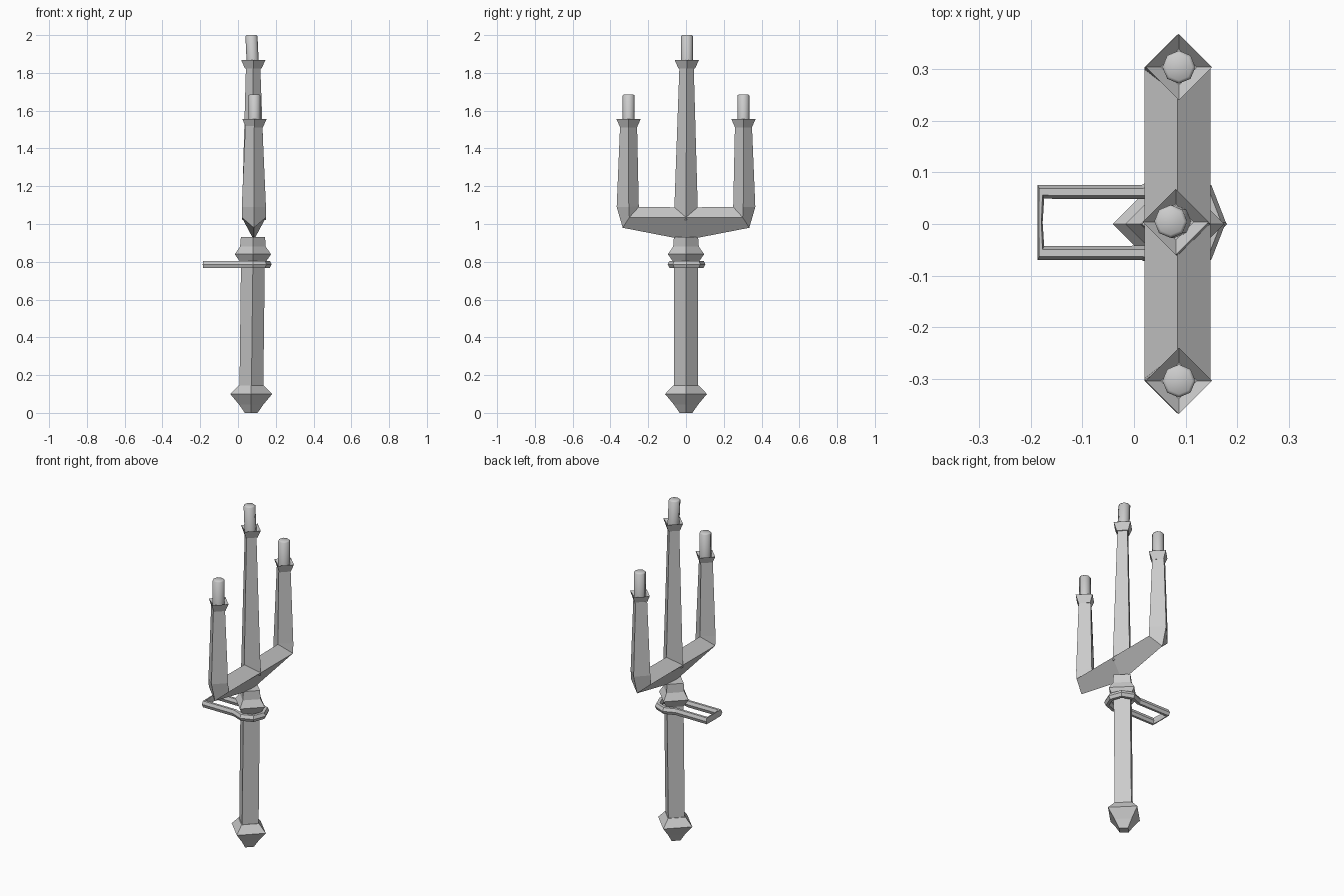
import bpy, bmesh, math
from mathutils import Vector

if "Cube" in bpy.data.objects:
    bpy.data.objects.remove(bpy.data.objects["Cube"])

BAR_X = 0.084  # centre line of the fork


def loft(name, rings, closed=False):
    """Skin a list of equal-length point rings into one object."""
    bm = bmesh.new()
    vs = [[bm.verts.new(p) for p in ring] for ring in rings]
    n = len(vs[0])
    pairs = list(zip(vs, vs[1:])) + ([(vs[-1], vs[0])] if closed else [])
    for a, b in pairs:
        for i in range(n):
            j = (i + 1) % n
            bm.faces.new((a[i], a[j], b[j], b[i]))
    if not closed:
        bm.faces.new(vs[0])
        bm.faces.new(vs[-1])
    bmesh.ops.recalc_face_normals(bm, faces=bm.faces[:])
    me = bpy.data.meshes.new(name)
    bm.to_mesh(me)
    bm.free()
    ob = bpy.data.objects.new(name, me)
    bpy.context.collection.objects.link(ob)
    return ob


def ring(x, y, z, r, n=4):
    return [(x + r * math.cos(2 * math.pi * i / n),
             y + r * math.sin(2 * math.pi * i / n), z) for i in range(n)]


def cup(name, x, y, z):
    # flared square cup with a sunken inside
    loft(name, [ring(x, y, z + dz, r) for dz, r in
                ((-0.045, 0.044), (0, 0.064), (-0.03, 0.035))])


def candle(name, x, y, z0, z1, lean=0):
    h = z1 - z0
    ob = loft(name, [ring(x + lean * t, y, z0 + h * t, r, 8) for t, r in
                     ((0, 0.032), (0.97, 0.032), (1, 0.026))])
    bpy.context.view_layer.objects.active = ob
    bpy.ops.object.select_all(action='DESELECT')
    ob.select_set(True)
    bpy.ops.object.shade_smooth_by_angle(angle=math.radians(50))


# handle, slightly leaning
loft("foot", [ring(0.07, 0, z, r) for z, r in
              ((0, 0.034), (0.012, 0.042), (0.045, 0.065), (0.10, 0.111), (0.145, 0.067))])
loft("shaft", [ring(0.071, 0, 0.14, 0.063), ring(0.079, 0, 0.81, 0.063)])
loft("collar", [ring(0.079, 0, z, r) for z, r in
                ((0.795, 0.065), (0.84, 0.096), (0.88, 0.068), (0.93, 0.064))])

# crossbar and outer arms: one bent diamond section, mirrored left and right
def diamond(outer, side, inner, s, r=0.064):
    (oy, oz), (sy, sz), (iy, iz) = outer, side, inner
    return [(BAR_X, s * oy, oz), (BAR_X + r, s * sy, sz),
            (BAR_X, s * iy, iz), (BAR_X - r, s * sy, sz)]

def side_half(s):
    return [diamond((0.303 + 0.046, 1.52), (0.305, 1.52), (0.259, 1.52), s, 0.045),
            diamond((0.367, 1.09), (0.303, 1.09), (0.25, 1.095), s),
            diamond((0.335, 0.98), (0.30, 1.035), (0.25, 1.09), s)]

middle = diamond((0, 0.915), (0, 1.035), (0, 1.088), 1)
loft("fork_arms", side_half(-1) + [middle] + side_half(1)[::-1])

for s, label in ((-1, "left"), (1, "right")):
    cup(label + "_cup", BAR_X + 0.003, s * 0.304, 1.555)
    candle(label + "_candle", BAR_X + 0.003, s * 0.304, 1.52, 1.685)

# centre arm
loft("centre_arm", [ring(BAR_X, 0, 1.02, 0.064), ring(0.08, 0.003, 1.83, 0.038)])
cup("centre_cup", 0.081, 0.004, 1.868)
candle("centre_candle", 0.079, 0.005, 1.83, 2.0, -0.008)

# wall bracket: ring around the shaft with a long loop to the wall
half = [((0.178, 0), (0.143, 0)), ((0.15, 0.072), (0.125, 0.047)),
        ((0.08, 0.10), (0.08, 0.062)), ((0.015, 0.073), (0.025, 0.045)),
        ((-0.187, 0.073), (-0.174, 0.046)), ((-0.187, 0), (-0.177, 0))]
path = half + [((ox, -oy), (ix, -iy)) for (ox, oy), (ix, iy) in half[-2:0:-1]]
section = ((0, 0.5), (0.25, 1), (0.75, 1), (1, 0.5), (0.75, 0), (0.25, 0))
rings = []
for o, i in path:
    o, i = Vector(o), Vector(i)
    rings.append([(*(o.lerp(i, t) + Vector((0, 0.003))), 0.768 + 0.037 * h)
                  for t, h in section])
loft("wall_bracket", rings, closed=True)
